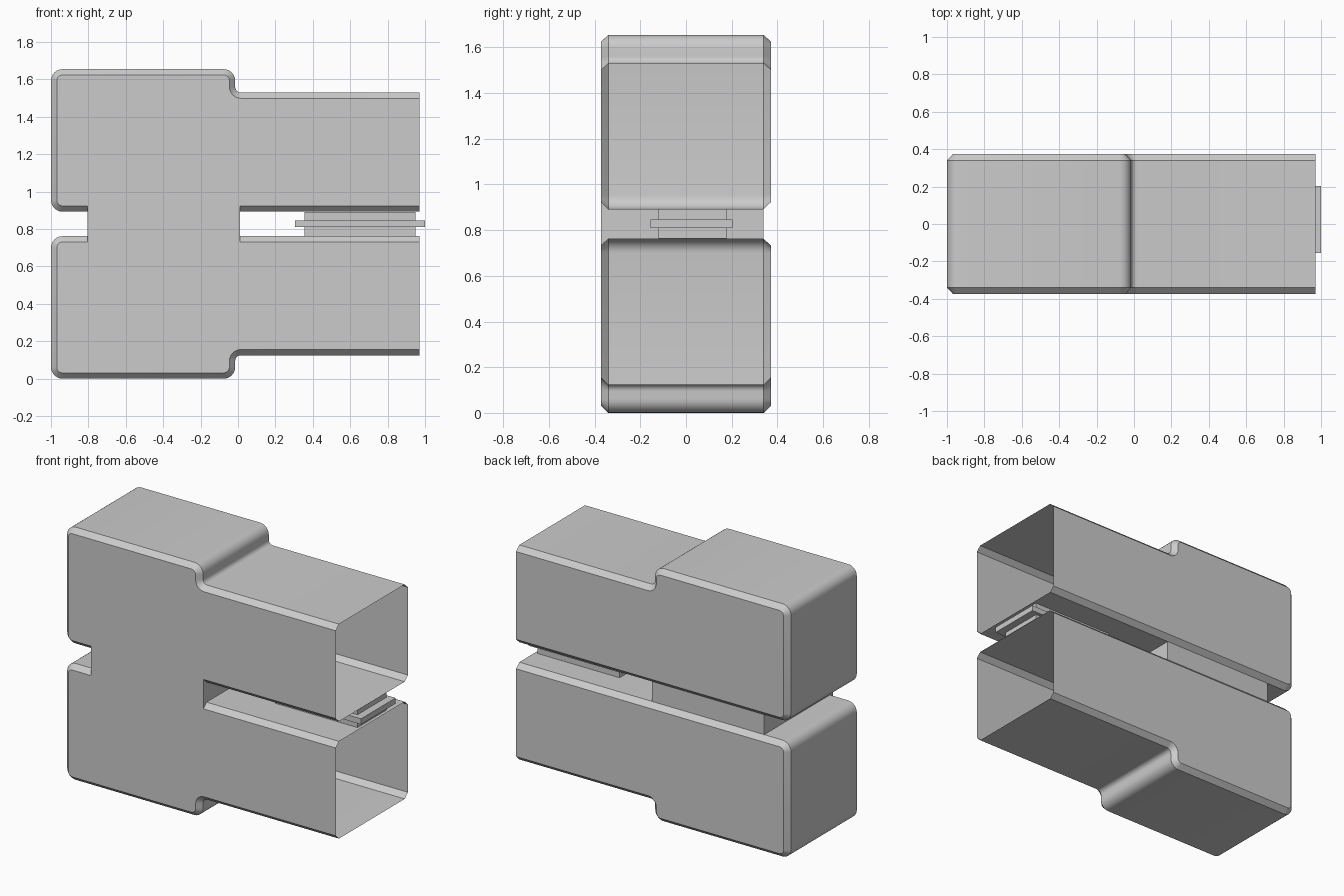
import bpy, bmesh, math

if "Cube" in bpy.data.objects:
    bpy.data.objects.remove(bpy.data.objects["Cube"])

H = 1.655            # total height
YO, YI = 0.34, 0.373  # outline depth, flat side-face depth
GAP = 0.893          # underside of the upper housing
END = 0.97           # open end


def arc(cx, cz, r, a0, a1, n=6):
    return [(cx + r * math.cos(math.radians(a0 + (a1 - a0) * i / n)),
             cz + r * math.sin(math.radians(a0 + (a1 - a0) * i / n)))
            for i in range(n + 1)]


def profile(d):
    """Side outline of the upper housing, inset by d."""
    r = 0.062 - d
    pts = [(END, 1.53 - d)]
    pts += arc(0.015, 1.56, 0.03 + d, 270, 180)      # step, inner curve
    pts += arc(-0.077, H - 0.062, r, 0, 90)          # step, outer curve
    pts += arc(-0.938, H - 0.062, r, 90, 180)        # top corner
    pts += arc(-0.938, GAP + 0.062, r, 180, 270)     # bottom corner
    pts += [(END, GAP + d)]
    return pts


def finish(bm, name, recalc=True):
    if recalc:
        bmesh.ops.recalc_face_normals(bm, faces=bm.faces[:])
    me = bpy.data.meshes.new(name)
    bm.to_mesh(me)
    bm.free()
    ob = bpy.data.objects.new(name, me)
    bpy.context.collection.objects.link(ob)
    return ob


def housing(name, flip):
    """Thin chamfered box, open at the +x end."""
    bm = bmesh.new()
    rings = []
    for d, y in ((0.031, -YI), (0, -YO), (0, YO), (0.031, YI)):
        rings.append([bm.verts.new((x, y, H - z if flip else z))
                      for x, z in profile(d)])
    for a, b in zip(rings, rings[1:]):
        for i in range(len(a) - 1):
            bm.faces.new((a[i], a[i + 1], b[i + 1], b[i]))
    bm.faces.new(rings[0])
    bm.faces.new(rings[-1])
    ob = finish(bm, name)
    # make sure the big front face looks outward
    front = min(ob.data.polygons, key=lambda p: p.center.y)
    if front.normal.y > 0:
        ob.data.flip_normals()
    bpy.ops.object.select_all(action='DESELECT')
    ob.select_set(True)
    bpy.context.view_layer.objects.active = ob
    bpy.ops.object.shade_smooth_by_angle(angle=math.radians(30))


def box(name, x, y, z):
    bm = bmesh.new()
    bmesh.ops.create_cube(bm, size=1)
    for v in bm.verts:
        for k, (lo, hi) in enumerate((x, y, z)):
            v.co[k] = hi if v.co[k] > 0 else lo
    finish(bm, name)


# the two mirrored housings
housing("upper_housing", False)
housing("lower_housing", True)

# bridge between them: flush at the front, recessed at the back
bm = bmesh.new()
sect = [(-YI, H - GAP - 0.031), (-YO, H - GAP), (YO, H - GAP),
        (YO, GAP), (-YO, GAP), (-YI, GAP + 0.031)]
left, right = [[bm.verts.new((x, y, z)) for y, z in sect] for x in (-0.805, 0.01)]
bm.faces.new(left)
bm.faces.new(right)
for i, j in ((5, 0), (2, 3)):
    bm.faces.new((left[i], left[j], right[j], right[i]))
finish(bm, "bridge")

# connector in the gap near the open end
box("connector_plate", (0.305, 1.0), (-0.155, 0.203), (0.81, 0.847))
box("connector_upper_block", (0.355, 0.95), (-0.12, 0.18), (0.847, GAP - 0.001))
box("connector_lower_block", (0.355, 0.95), (-0.12, 0.18), (H - GAP + 0.001, 0.81))
